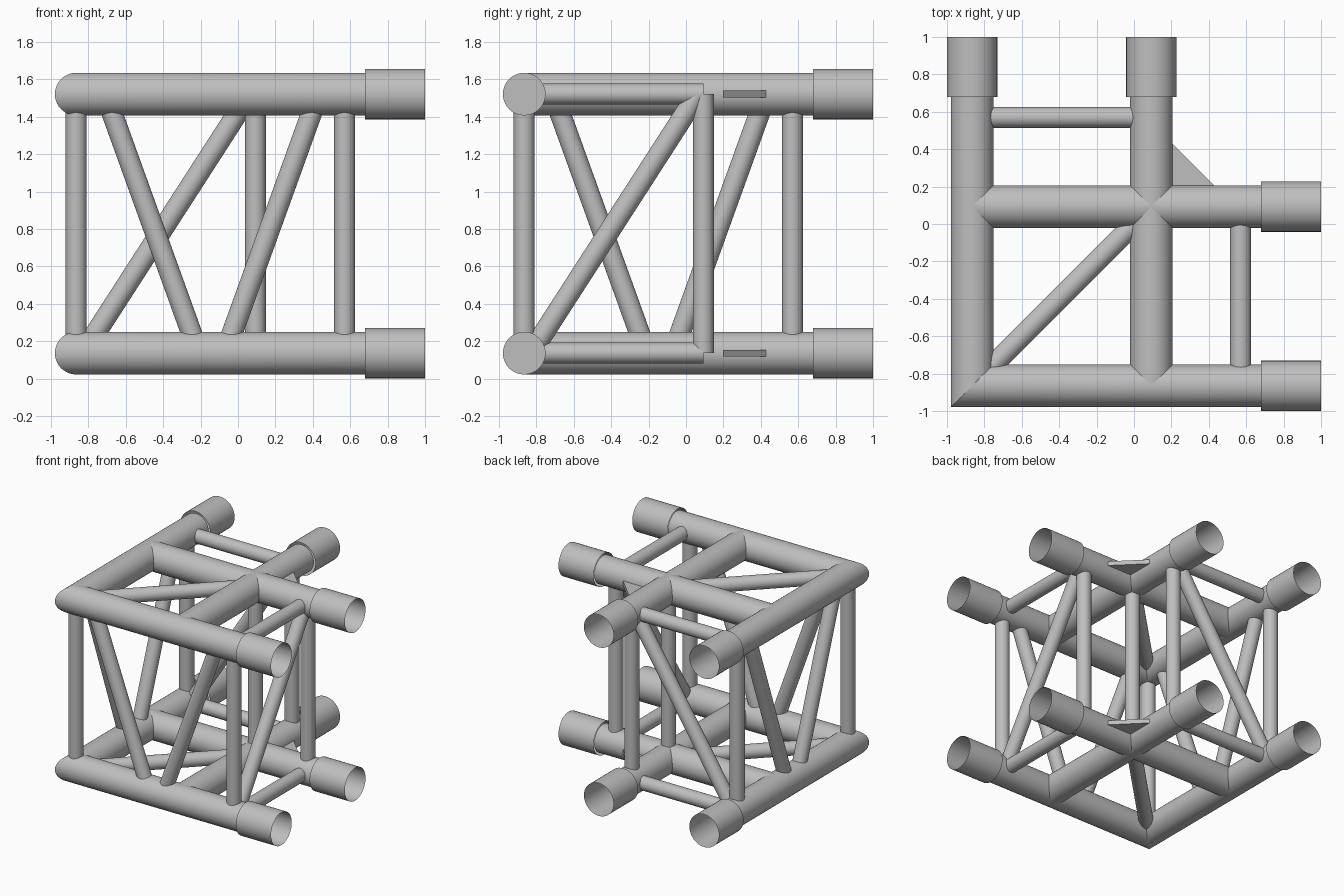
import bpy, bmesh
from mathutils import Vector, Matrix

if "Cube" in bpy.data.objects:
    bpy.data.objects.remove(bpy.data.objects["Cube"], do_unlink=True)

OUT, INN, END = -0.865, 0.093, 0.57      # outer rail, inner rail, end frame
LOW, HIGH = 0.136, 1.521                 # rail heights
RAIL_R, SLEEVE_R, BAR_R = 0.114, 0.1345, 0.056
RAIL_END, SLEEVE_START = 0.69, 0.68

metal = bpy.data.materials.new("aluminium_grey")
metal.use_nodes = True
GREY = (0.52, 0.52, 0.52, 1)
metal.diffuse_color = GREY
metal.node_tree.nodes["Principled BSDF"].inputs["Base Color"].default_value = GREY


def finish(name, bm, smooth=True):
    mesh = bpy.data.meshes.new(name)
    bm.to_mesh(mesh)
    bm.free()
    mesh.materials.append(metal)
    ob = bpy.data.objects.new(name, mesh)
    bpy.context.collection.objects.link(ob)
    if smooth:
        bpy.ops.object.select_all(action="DESELECT")
        ob.select_set(True)
        bpy.context.view_layer.objects.active = ob
        bpy.ops.object.shade_smooth_by_angle()
    return ob


def tube(name, a, b, r, mitre=None, cap_end=False):
    """Open round tube from a to b; mitre is a (point, normal) cut."""
    a, b = Vector(a), Vector(b)
    d = b - a
    bm = bmesh.new()
    turn = d.to_track_quat("Z", "Y").to_matrix().to_4x4()
    bmesh.ops.create_cone(bm, cap_ends=True, segments=40, radius1=r, radius2=r,
                          depth=d.length,
                          matrix=Matrix.Translation((a + b) / 2) @ turn)
    caps = [f for f in bm.faces if len(f.verts) > 4]
    gone = [f for f in caps
            if not (cap_end and (f.calc_center_median() - b).length < r)]
    bmesh.ops.delete(bm, geom=gone, context="FACES_ONLY")
    if mitre:
        bmesh.ops.bisect_plane(bm, geom=bm.verts[:] + bm.edges[:] + bm.faces[:],
                               plane_co=mitre[0], plane_no=mitre[1],
                               clear_outer=True)
    return finish(name, bm)


def gusset(name, z):
    bm = bmesh.new()
    c = INN + RAIL_R - 0.01
    tip = c + 0.24
    face = bm.faces.new([bm.verts.new(p) for p in
                         ((c, c, z - 0.018), (tip, c, z - 0.018), (c, tip, z - 0.018))])
    ext = bmesh.ops.extrude_face_region(bm, geom=[face])
    bmesh.ops.translate(bm, vec=(0, 0, 0.036),
                        verts=[v for v in ext["geom"] if isinstance(v, bmesh.types.BMVert)])
    bmesh.ops.recalc_face_normals(bm, faces=bm.faces[:])
    finish(name, bm, smooth=False)


def along_x(u, v, z):
    return (u, v, z)


def along_y(u, v, z):
    return (v, u, z)


# Upper and lower frames
for level, z in (("lower", LOW), ("upper", HIGH)):
    for axis, at in (("x", along_x), ("y", along_y)):
        corner = Vector((OUT, OUT, z))
        cut = Vector(at(-1, 1, 0))
        tube(f"{level}_outer_rail_{axis}", at(OUT - 0.2, OUT, z),
             at(RAIL_END, OUT, z), RAIL_R, mitre=(corner, cut), cap_end=True)
        tube(f"{level}_inner_rail_{axis}", at(OUT, INN, z),
             at(RAIL_END, INN, z), RAIL_R)
        for side, v in (("outer", OUT), ("inner", INN)):
            tube(f"{level}_{side}_sleeve_{axis}", at(SLEEVE_START, v, z),
                 at(1, v, z), SLEEVE_R)
        tube(f"{level}_end_strut_{axis}", at(END, OUT, z), at(END, INN, z), BAR_R)
    tube(f"{level}_corner_brace", (OUT, OUT, z), (INN, INN, z), BAR_R)
    gusset(f"{level}_gusset", z)

# Upright posts
for name, p in (("corner", OUT), ("joint", INN)):
    tube(f"{name}_post", (p, p, LOW), (p, p, HIGH), BAR_R)

for axis, at in (("x", along_x), ("y", along_y)):
    for side, v in (("outer", OUT), ("inner", INN)):
        tube(f"{side}_end_post_{axis}", at(END, v, LOW), at(END, v, HIGH), BAR_R)
    # Leaning pair on the outer face
    for k, s in (("first", -1), ("second", 1)):
        mid = -0.14
        tube(f"{k}_face_diagonal_{axis}", at(mid + s * 0.07, OUT, LOW),
             at(mid + s * 0.57, OUT, HIGH), BAR_R)
    # Single diagonal in the end frame
    tube(f"end_diagonal_{axis}", at(END, OUT + 0.035, LOW),
         at(END, INN - 0.03, HIGH), BAR_R)
